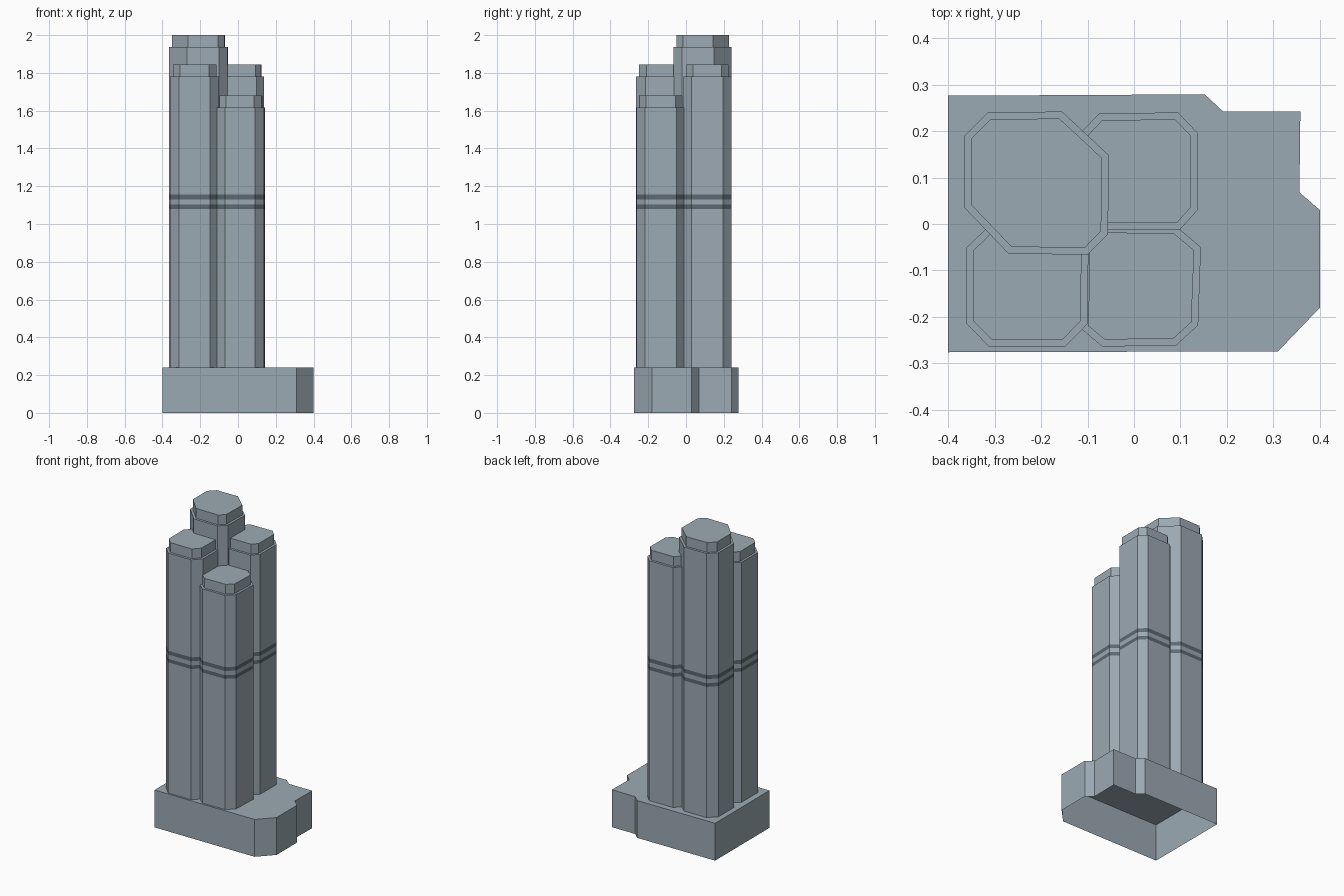
import bpy
import bmesh

cube = bpy.data.objects.get("Cube")
if cube:
    bpy.data.objects.remove(cube)


def material(name, color):
    mat = bpy.data.materials.new(name)
    mat.use_nodes = True
    mat.diffuse_color = color
    mat.node_tree.nodes["Principled BSDF"].inputs["Base Color"].default_value = color
    return mat


facade = material("grey blue facade", (0.33, 0.40, 0.45, 1))
band = material("dark band", (0.11, 0.14, 0.17, 1))

PODIUM_TOP = 0.24
BANDS = [(1.08, 1.103), (1.13, 1.155)]
LEDGE, CROWN = 0.016, 0.063


def raise_face(bm, face, height):
    """Extrude a cap straight up to a height and return the new cap."""
    geom = bmesh.ops.extrude_discrete_faces(bm, faces=[face])["faces"][0]
    for v in geom.verts:
        v.co.z = height
    return geom


def prism(name, outline, bottom, levels, crown=False):
    """Open-bottomed prism with a wall ring per level and an optional inset crown."""
    bm = bmesh.new()
    cap = bm.faces.new([bm.verts.new((x, y, bottom)) for x, y in outline])
    if cap.normal.z < 0:
        cap.normal_flip()
    bm.normal_update()
    for z in levels:
        cap = raise_face(bm, cap, z)
    if crown:
        bm.normal_update()
        bmesh.ops.inset_individual(bm, faces=[cap], thickness=LEDGE)
        raise_face(bm, cap, levels[-1] + CROWN)
    bmesh.ops.remove_doubles(bm, verts=bm.verts, dist=0.0001)
    bmesh.ops.recalc_face_normals(bm, faces=bm.faces)
    # paint the two thin wall rings dark
    for f in bm.faces:
        z = f.calc_center_median().z
        f.material_index = int(any(a < z < b for a, b in BANDS))
    mesh = bpy.data.meshes.new(name)
    bm.to_mesh(mesh)
    bm.free()
    mesh.materials.append(facade)
    mesh.materials.append(band)
    obj = bpy.data.objects.new(name, mesh)
    bpy.context.collection.objects.link(obj)


# podium
prism("podium", [(-0.40, -0.276), (0.31, -0.274), (0.40, -0.18), (0.40, 0.03),
                 (0.356, 0.068), (0.358, 0.242), (0.192, 0.242), (0.152, 0.279),
                 (-0.40, 0.276)], 0, [PODIUM_TOP])

# towers: counter-clockwise eight-sided outlines with shoulder heights
towers = {
    "back_right_tower": (1.937, [
        (-0.365, 0.035), (-0.27, -0.064), (-0.10, -0.066), (-0.056, -0.022),
        (-0.054, 0.148), (-0.155, 0.242), (-0.315, 0.24), (-0.365, 0.19)]),
    "front_right_tower": (1.782, [
        (-0.36, -0.215), (-0.312, -0.264), (-0.148, -0.264), (-0.10, -0.215),
        (-0.098, -0.05), (-0.14, -0.006), (-0.314, -0.006), (-0.36, -0.05)]),
    "front_left_tower": (1.617, [
        (-0.113, -0.226), (-0.068, -0.264), (0.091, -0.261), (0.138, -0.218),
        (0.144, -0.05), (0.09, -0.004), (-0.065, -0.004), (-0.11, -0.05)]),
    "back_left_tower": (1.782, [
        (-0.113, 0.03), (-0.07, -0.013), (0.098, -0.013), (0.137, 0.03),
        (0.138, 0.195), (0.095, 0.24), (-0.075, 0.238), (-0.113, 0.198)]),
}
ring_levels = [z for pair in BANDS for z in pair]
for name, (shoulder, outline) in towers.items():
    prism(name, outline, PODIUM_TOP, ring_levels + [shoulder], crown=True)
